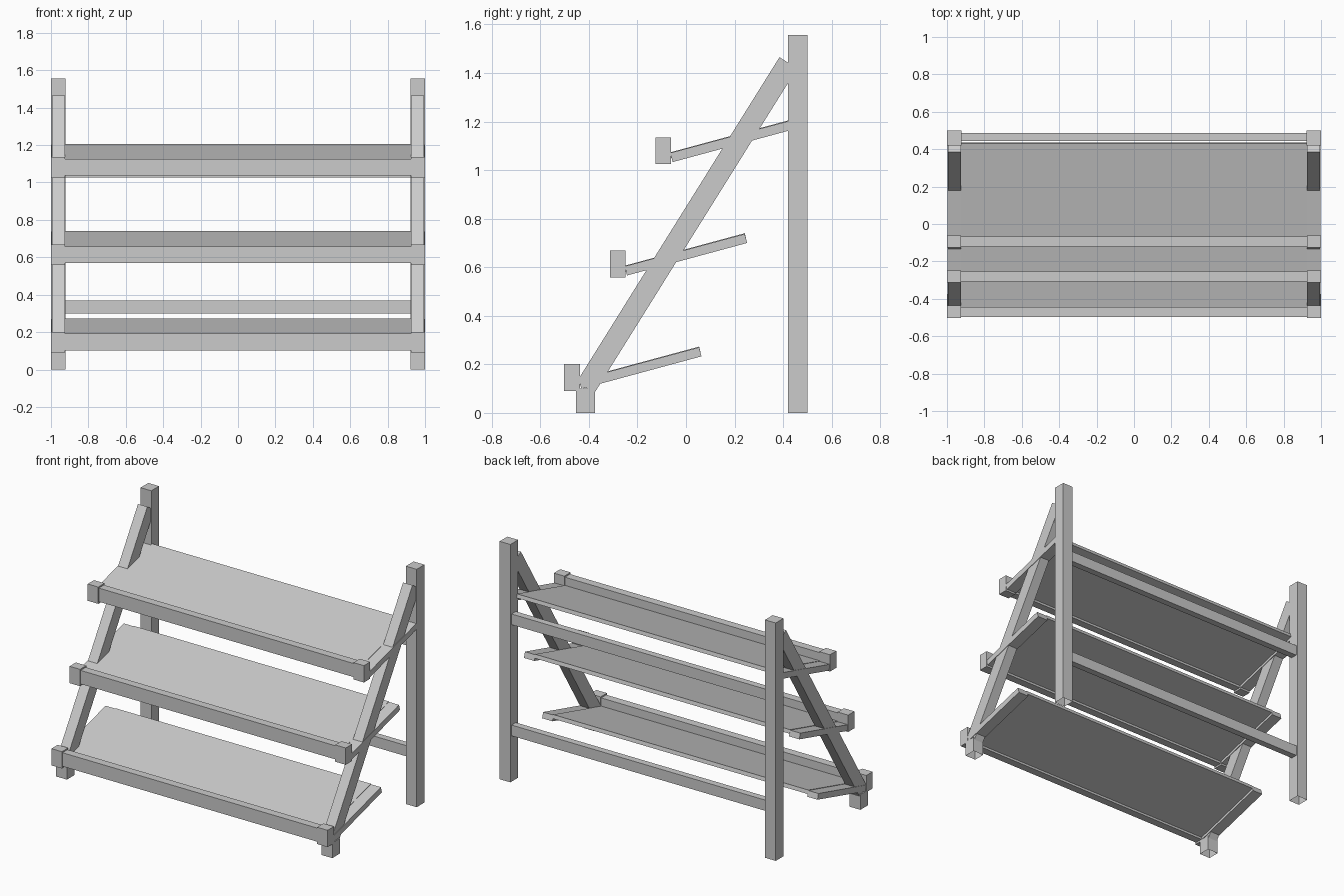
import bpy, bmesh

if "Cube" in bpy.data.objects:
    bpy.data.objects.remove(bpy.data.objects["Cube"])

def prism(name, profile, x0, x1, open_bottom=False):
    """Extrude a (y, z) profile along x."""
    bm = bmesh.new()
    face = bm.faces.new([bm.verts.new((x0, y, z)) for y, z in profile])
    ext = bmesh.ops.extrude_face_region(bm, geom=[face])
    moved = [v for v in ext["geom"] if isinstance(v, bmesh.types.BMVert)]
    bmesh.ops.translate(bm, verts=moved, vec=(x1 - x0, 0, 0))
    bmesh.ops.recalc_face_normals(bm, faces=bm.faces)
    if open_bottom:
        low = [f for f in bm.faces if f.normal.z < -0.9]
        bmesh.ops.delete(bm, geom=low, context="FACES_ONLY")
    mesh = bpy.data.meshes.new(name)
    bm.to_mesh(mesh)
    bm.free()
    obj = bpy.data.objects.new(name, mesh)
    bpy.context.collection.objects.link(obj)
    return obj

def rect(y0, y1, z0, z1):
    return [(y0, z0), (y1, z0), (y1, z1), (y0, z1)]

def pair(name, profile, x0, x1, **kw):
    """The same part on the left and right sides."""
    prism(name + "_right", profile, x0, x1, **kw)
    prism(name + "_left", profile, -x1, -x0, **kw)

# Upright back posts and short front feet (hollow ends underneath)
pair("back_post", rect(0.42, 0.5, 0, 1.557), 0.922, 1.0, open_bottom=True)
pair("front_foot", rect(-0.453, -0.375, 0, 0.1), 0.922, 1.0, open_bottom=True)

# Leaning side beams
pair("leaning_beam", [(-0.45, 0.128), (-0.377, 0.082), (0.458, 1.419), (0.385, 1.465)],
     0.926, 0.994)

# Cross rails between the back posts
for i, z in enumerate((0.3, 1.027)):
    prism(f"back_rail_{i + 1}", rect(0.443, 0.487, z, z + 0.07), -0.925, 0.925)

# Three tilted shelves, each stepped back and up
S = 0.268  # tangent of the tilt
for i in range(3):
    dy, dz = 0.188 * i, 0.467 * i

    def at(pts):
        return [(y + dy, z + dz) for y, z in pts]

    n = i + 1
    pair(f"shelf_support_{n}", at([(-0.44, 0.137), (-0.431, 0.099),
                                   (0.064, 0.233), (0.054, 0.27)]), 0.922, 0.997)
    prism(f"shelf_board_{n}", at([(-0.445, 0.138), (-0.439, 0.115),
                                  (0.06, 0.249), (0.054, 0.273)]), -0.924, 0.924)
    prism(f"front_rail_{n}", at(rect(-0.496, -0.443, 0.103, 0.192)), -0.93, 0.93)
    pair(f"rail_end_block_{n}", at(rect(-0.502, -0.437, 0.091, 0.201)), 0.924, 1.0)
